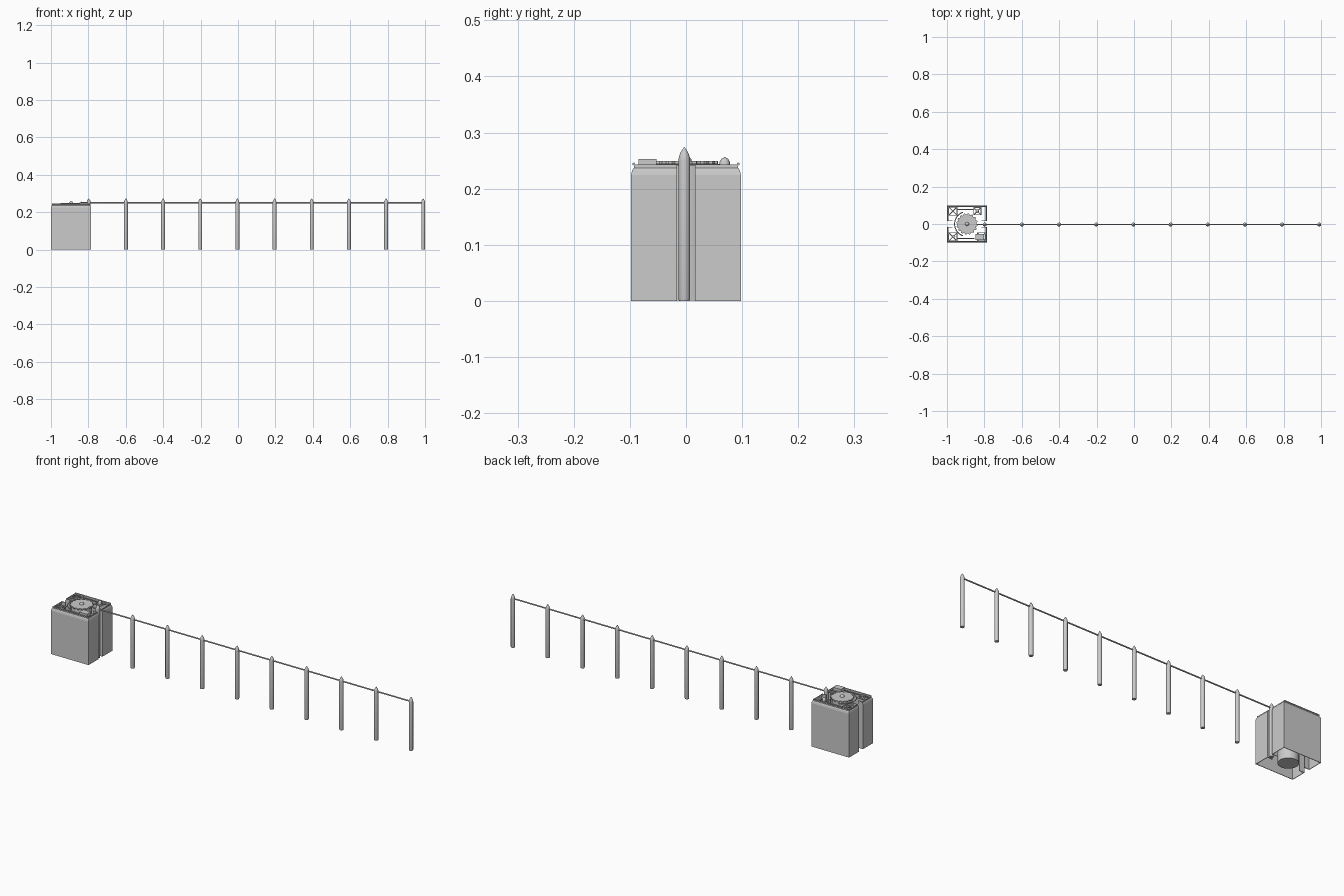
import bpy, bmesh, math

if "Cube" in bpy.data.objects:
    bpy.data.objects.remove(bpy.data.objects["Cube"])

CX = -0.8925           # centre of the housing along x
HX, HY = 0.1075, 0.098  # housing half sizes


def make(name, bm, smooth=False):
    me = bpy.data.meshes.new(name)
    bm.to_mesh(me)
    bm.free()
    ob = bpy.data.objects.new(name, me)
    bpy.context.collection.objects.link(ob)
    if smooth:
        bpy.ops.object.select_all(action='DESELECT')
        ob.select_set(True)
        bpy.context.view_layer.objects.active = ob
        bpy.ops.object.shade_smooth_by_angle(angle=math.radians(40))
    return ob


def box(name, x0, x1, y0, y1, z0, z1):
    bm = bmesh.new()
    bmesh.ops.create_cube(bm, size=1)
    for v in bm.verts:
        v.co = ((x0 + x1) / 2 + v.co.x * (x1 - x0), (y0 + y1) / 2 + v.co.y * (y1 - y0),
                (z0 + z1) / 2 + v.co.z * (z1 - z0))
    return make(name, bm)


def lathe(name, profile, x, y, n=24):
    bm = bmesh.new()
    rings = []
    for r, z in profile:
        rings.append([bm.verts.new((x + r * math.cos(a * math.tau / n),
                                    y + r * math.sin(a * math.tau / n), z)) for a in range(n)])
    for lo, hi in zip(rings, rings[1:]):
        for i in range(n):
            bm.faces.new((lo[i], lo[(i + 1) % n], hi[(i + 1) % n], hi[i]))
    bm.faces.new(rings[0][::-1])
    bm.faces.new(rings[-1])
    return make(name, bm, True)


def tube(name, pts, r, cyclic=False):
    cu = bpy.data.curves.new(name, 'CURVE')
    cu.dimensions = '3D'
    cu.bevel_depth = r
    cu.bevel_resolution = 2
    cu.use_fill_caps = True
    sp = cu.splines.new('POLY')
    sp.points.add(len(pts) - 1)
    for p, c in zip(sp.points, pts):
        p.co = (*c, 1)
    sp.use_cyclic_u = cyclic
    ob = bpy.data.objects.new(name, cu)
    bpy.context.collection.objects.link(ob)
    return ob


# Housing: two thin C-shaped walls with a slot at each end
bm = bmesh.new()
rows = []
for z, ins in ((0, 0), (0.224, 0), (0.233, 0.002), (0.237, 0.005), (0.243, 0.005)):
    hx, hy = HX - ins, HY - ins
    plan = [(HX - 0.03, 0.016), (hx, 0.016), (hx, hy), (-hx, hy), (-hx, 0.016), (-HX + 0.03, 0.016)]
    rows.append([bm.verts.new((CX + x, y, z)) for x, y in plan])
for lo, hi in zip(rows, rows[1:]):
    for i in range(5):
        bm.faces.new((lo[i], lo[i + 1], hi[i + 1], hi[i]))
walls = make("housing_walls", bm)
m = walls.modifiers.new("thickness", 'SOLIDIFY')
m.thickness = 0.004
m.offset = -1
m = walls.modifiers.new("mirror", 'MIRROR')
m.use_axis = (False, True, False)

# Central drum with toothed wheel and domed hub
lathe("central_drum", [(0.048, 0.001), (0.048, 0.242)], CX, 0, 32)
bm = bmesh.new()
N = 16
outline = []
for i in range(N):
    for f, r in ((0.0, 0.051), (0.35, 0.051), (0.5, 0.057), (0.85, 0.057)):
        a = (i + f) * math.tau / N
        outline.append(bm.verts.new((CX + r * math.cos(a), r * math.sin(a), 0.244)))
face = bm.faces.new(outline)
top = bmesh.ops.extrude_face_region(bm, geom=[face])
for v in top["geom"]:
    if isinstance(v, bmesh.types.BMVert):
        v.co.z = 0.249
bmesh.ops.recalc_face_normals(bm, faces=bm.faces)
make("toothed_wheel", bm)
lathe("wheel_hub", [(0.010, 0.249), (0.010, 0.252), (0.006, 0.257), (0.001, 0.259)], CX, 0)

# Corner frames with cross braces
for sx in (-1, 1):
    for sy in (-1, 1):
        x0, y0 = CX + sx * 0.076, sy * 0.069
        s, z = 0.022, 0.239
        if sx > 0 and sy > 0:
            x0, s = CX + 0.055, 0.019
        c = [(x0 - s, y0 - s, z), (x0 + s, y0 - s, z), (x0 + s, y0 + s, z), (x0 - s, y0 + s, z)]
        tube("corner_frame", c, 0.003, True)
        tube("corner_brace", [c[0], c[2]], 0.0025)
        tube("corner_brace", [c[1], c[3]], 0.0025)

# Small fittings on the top
box("control_box", CX + 0.045, CX + 0.09, -0.085, -0.053, 0.236, 0.253)
lathe("round_knob", [(0.009, 0.237), (0.009, 0.248), (0.006, 0.253), (0.001, 0.256)], CX + 0.055, 0.069)
lathe("small_roller", [(0.007, 0.237), (0.007, 0.247)], CX - 0.07, -0.065)
for sy in (-1, 1):
    tube("side_rail", [(CX - 0.055, sy * 0.077, 0.24), (CX + 0.04, sy * 0.077, 0.24)], 0.0025)
    tube("rim_lip", [(CX - HX + 0.006, sy * 0.093, 0.244), (CX + HX - 0.006, sy * 0.093, 0.244)], 0.0025)
arc = [(CX + 0.067 * math.cos(t), 0.067 * math.sin(t), 0.241)
       for t in [math.radians(110 + 14 * i) for i in range(11)]]
tube("wheel_guard", arc, 0.0025)

# Row of pointed posts
xs = [-0.798 + 0.1987 * i for i in range(10)]
post = [(0.0095, 0.0), (0.0105, 0.004), (0.0105, 0.25), (0.0098, 0.256), (0.0075, 0.263),
        (0.004, 0.269), (0.0005, 0.274)]
for i, x in enumerate(xs):
    lathe("post_%d" % (i + 1), post, x, -0.003, 20)

# Cord strung through the posts from the wheel
tube("cord", [(CX + 0.05, -0.003, 0.25), (xs[-1], -0.003, 0.251)], 0.0035)
